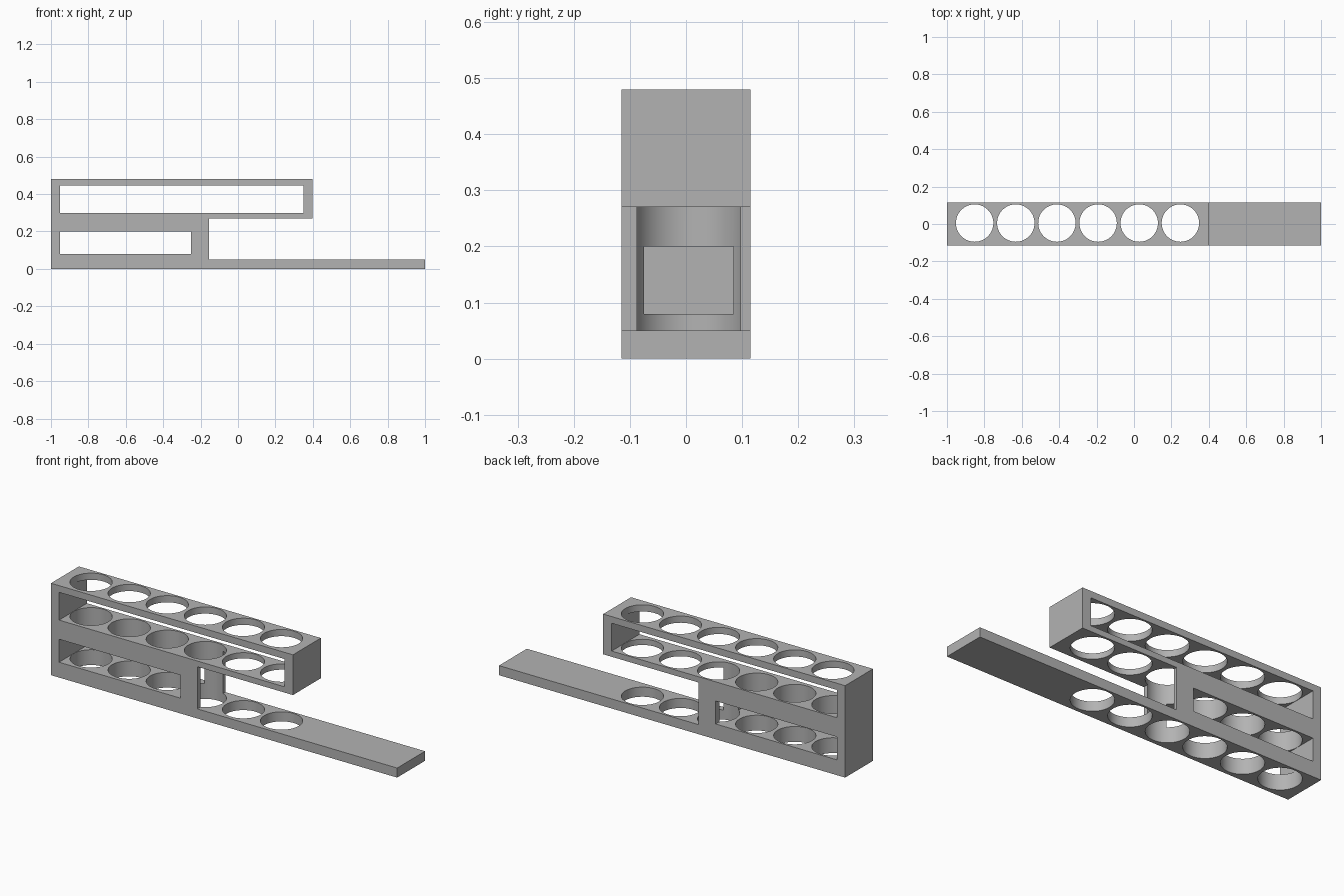
import bpy
import bmesh
from math import radians

HALF_DEPTH = 0.115

cube = bpy.data.objects.get("Cube")
if cube:
    bpy.data.objects.remove(cube, do_unlink=True)

grey = bpy.data.materials.new("plain grey")
grey.use_nodes = True
colour = (0.45, 0.45, 0.45, 1)
grey.diffuse_color = colour
grey.node_tree.nodes["Principled BSDF"].inputs["Base Color"].default_value = colour


def extrude_profile(name, points, half):
    """Prism from an (x, z) outline, extruded along y."""
    bm = bmesh.new()
    face = bm.faces.new([bm.verts.new((x, -half, z)) for x, z in points])
    new = bmesh.ops.extrude_face_region(bm, geom=[face])["geom"]
    verts = [v for v in new if isinstance(v, bmesh.types.BMVert)]
    bmesh.ops.translate(bm, verts=verts, vec=(0, 2 * half, 0))
    bmesh.ops.recalc_face_normals(bm, faces=bm.faces)
    mesh = bpy.data.meshes.new(name)
    bm.to_mesh(mesh)
    bm.free()
    mesh.materials.append(grey)
    obj = bpy.data.objects.new(name, mesh)
    bpy.context.collection.objects.link(obj)
    return obj


def cut(target, cutter):
    """Subtract a cutter, apply the result and remove the cutter."""
    cutter.hide_render = True
    mod = target.modifiers.new("cut", "BOOLEAN")
    mod.operation = "DIFFERENCE"
    mod.solver = "EXACT"
    mod.object = cutter
    bpy.ops.object.select_all(action="DESELECT")
    target.select_set(True)
    bpy.context.view_layer.objects.active = target
    bpy.ops.object.modifier_apply(modifier=mod.name)
    bpy.data.objects.remove(cutter, do_unlink=True)


# Rack body: long foot, short column and overhanging upper tray
rack = extrude_profile("tube_rack", [
    (-1, 0), (1, 0), (1, 0.05), (-0.154, 0.05),
    (-0.154, 0.27), (0.398, 0.27), (0.398, 0.48), (-1, 0.48)], HALF_DEPTH)

# Open slots running front to back
for x0, x1, z0, z1 in [(-0.953, 0.349, 0.3, 0.445), (-0.953, -0.252, 0.08, 0.2)]:
    cut(rack, extrude_profile(
        "slot_cutter", [(x0, z0), (x1, z0), (x1, z1), (x0, z1)], 0.2))

# Six round holes through every level
for i in range(6):
    bpy.ops.mesh.primitive_cylinder_add(
        vertices=64, radius=0.1, depth=1, location=(-0.852 + 0.22 * i, 0.005, 0.25))
    hole = bpy.context.object
    hole.name = "hole_cutter"
    hole.data.materials.append(grey)
    cut(rack, hole)

# Smooth hole walls, crisp edges
rack.select_set(True)
bpy.context.view_layer.objects.active = rack
bpy.ops.object.shade_smooth_by_angle(angle=radians(30))
